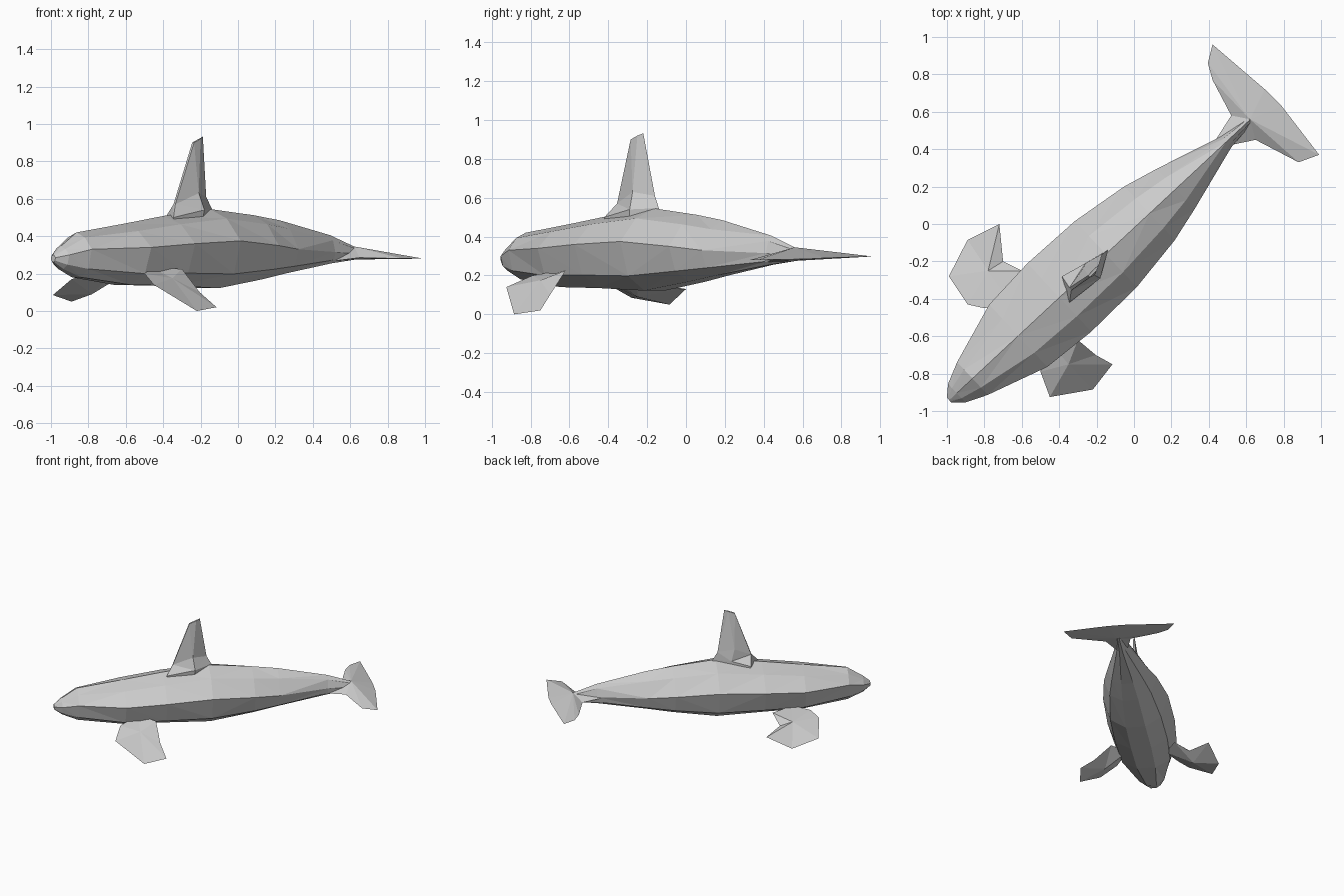
import bpy, bmesh
from math import cos, sin, radians

if "Cube" in bpy.data.objects:
    bpy.data.objects.remove(bpy.data.objects["Cube"])

A = radians(43)  # swimming direction, seen from above


def place(s, t, z):
    """Along-body / sideways coordinates to world."""
    t += 0.015
    return (s * cos(A) + t * sin(A), s * sin(A) - t * cos(A), z)


def finish(name, bm):
    bmesh.ops.recalc_face_normals(bm, faces=bm.faces)
    me = bpy.data.meshes.new(name)
    bm.to_mesh(me)
    bm.free()
    ob = bpy.data.objects.new(name, me)
    bpy.context.collection.objects.link(ob)
    return ob


def loft(name, rings):
    bm = bmesh.new()
    rows = [[bm.verts.new(p) for p in r] for r in rings]
    n = len(rows[0])
    for a, b in zip(rows, rows[1:]):
        for i in range(n):
            j = (i + 1) % n
            bm.faces.new((a[i], a[j], b[j], b[i]))
    bm.faces.new(rows[0])
    bm.faces.new(rows[-1])
    bmesh.ops.triangulate(bm, faces=bm.faces[:])
    return finish(name, bm)


def blade(name, outline, centre, z_up, z_down):
    """Thin faceted fin: outline edge with a raised point on each side."""
    bm = bmesh.new()
    edge = [bm.verts.new(p) for p in outline]
    up = bm.verts.new((*centre, z_up))
    down = bm.verts.new((*centre, z_down))
    for i, v in enumerate(edge):
        w = edge[(i + 1) % len(edge)]
        bm.faces.new((v, w, up))
        bm.faces.new((w, v, down))
    return finish(name, bm)


# Body: station, half width, top z, side z, bottom z
stations = [
    (-1.365, .018, .300, .285, .262),
    (-1.310, .068, .345, .300, .225),
    (-1.195, .120, .420, .330, .180),
    (-0.860, .228, .465, .340, .140),
    (-0.560, .250, .508, .360, .135),
    (-0.220, .242, .545, .375, .122),
    (0.100, .197, .512, .350, .168),
    (0.290, .148, .485, .330, .200),
    (0.660, .040, .405, .315, .255),
    (0.930, .010, .312, .300, .285),
]


def section(s, w, top, side, low):
    half = [(.55 * w, side + .70 * (top - side)), (w, side),
            (.78 * w, low + .30 * (side - low)), (.30 * w, low)]
    pts = [(0, top)] + half + [(-t, z) for t, z in reversed(half)]
    return [place(s, t, z) for t, z in pts]


loft("body", [section(*r) for r in stations])

# Dorsal fin: flared foot, narrow root, slim tip
loft("dorsal_fin", [
    [(-.38, -.28, .45), (-.34, -.41, .45), (-.19, -.29, .48), (-.13, -.13, .50), (-.26, -.21, .48)],
    [(-.385, -.28, .505), (-.345, -.42, .50), (-.18, -.29, .54), (-.14, -.14, .547), (-.26, -.21, .54)],
    [(-.345, -.34, .57), (-.335, -.355, .57), (-.21, -.275, .63), (-.17, -.16, .61), (-.27, -.235, .63)],
    [(-.245, -.275, .90), (-.235, -.285, .90), (-.20, -.25, .92), (-.188, -.22, .932), (-.21, -.238, .92)],
])

# Pectoral fins
blade("right_pectoral_fin",
      [(-.50, -.79, .20), (-.45, -.925, .14), (-.22, -.885, 0), (-.115, -.75, .02),
       (-.205, -.70, .10), (-.30, -.62, .225), (-.46, -.62, .23)],
      (-.35, -.75), .175, .10)
blade("left_pectoral_fin",
      [(-.80, -.45, .20), (-.89, -.43, .17), (-.99, -.28, .085), (-.89, -.085, .05),
       (-.72, 0, .13), (-.70, -.20, .14), (-.60, -.25, .20), (-.66, -.42, .21)],
      (-.78, -.25), .175, .09)

# Tail flukes
blade("tail_flukes",
      [(.43, .44, .31), (.53, .425, .27), (.65, .45, .285), (.88, .33, .28), (.99, .37, .28),
       (.79, .63, .285), (.70, .72, .29), (.42, .96, .298), (.395, .86, .298),
       (.42, .77, .30), (.52, .58, .30)],
      (.62, .56), .345, .275)
